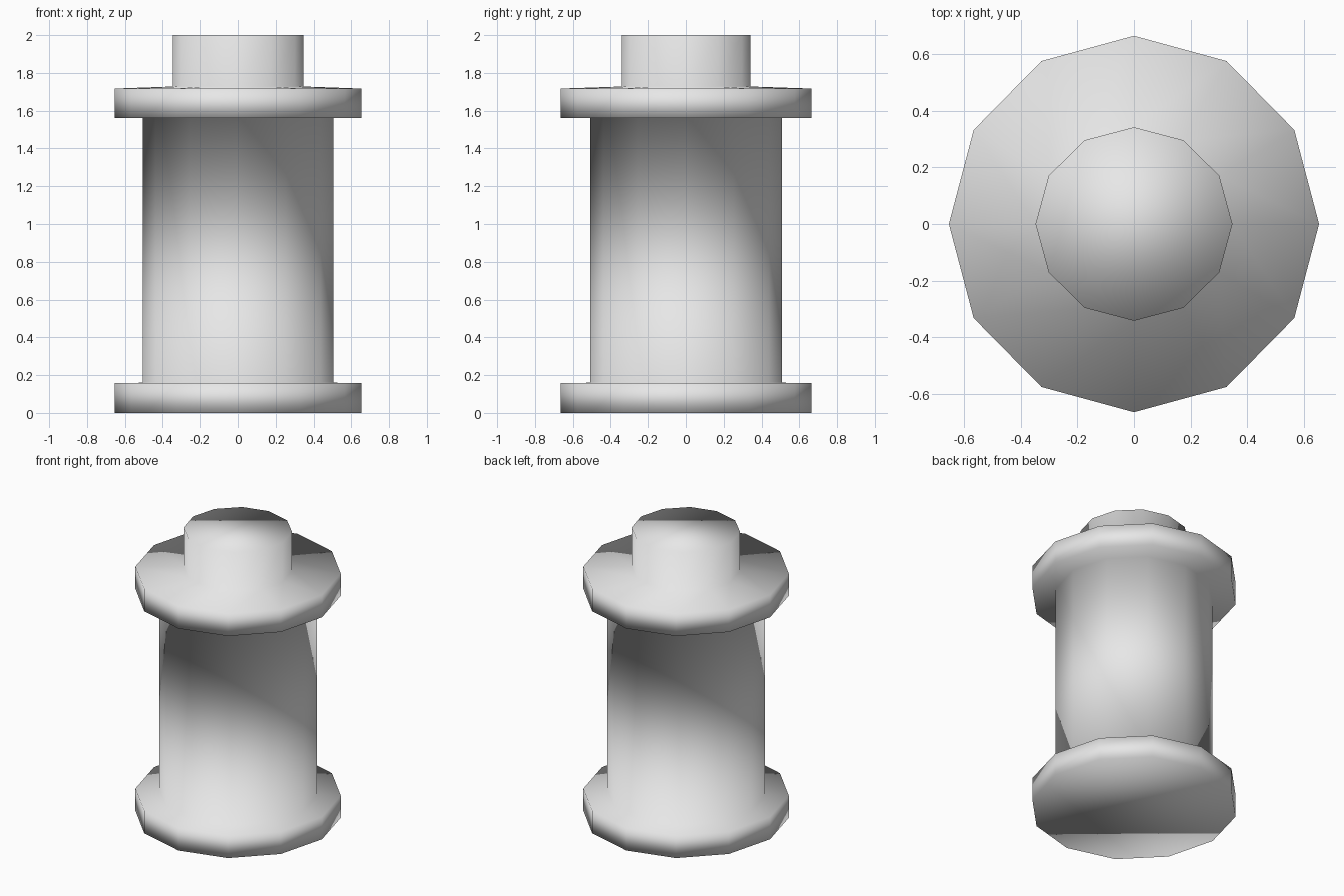
import bpy
import bmesh
from math import cos, sin, tau

cube = bpy.data.objects.get("Cube")
if cube:
    bpy.data.objects.remove(cube, do_unlink=True)

SIDES = 12

# Single plain material
grey = bpy.data.materials.new("light grey")
grey.use_nodes = True
colour = (0.8, 0.8, 0.8, 1)
grey.diffuse_color = colour
grey.node_tree.nodes["Principled BSDF"].inputs["Base Color"].default_value = colour

# Outline from base to neck: radius along x, radius along y, height
profile = [
    (0.654, 0.665, 0.0),    # lower flange
    (0.654, 0.665, 0.157),
    (0.506, 0.507, 0.16),   # barrel
    (0.506, 0.507, 1.56),
    (0.654, 0.665, 1.56),   # upper flange
    (0.654, 0.665, 1.717),
    (0.348, 0.342, 1.728),  # neck
    (0.348, 0.342, 2.0),
]


def lathe(name, outline):
    """Stack twelve-sided rings, bridge them and cap both ends."""
    bm = bmesh.new()
    rings = [[bm.verts.new((rx * cos(tau * i / SIDES), ry * sin(tau * i / SIDES), z))
              for i in range(SIDES)] for rx, ry, z in outline]
    for low, high in zip(rings, rings[1:]):
        for i in range(SIDES):
            j = (i + 1) % SIDES
            bm.faces.new((low[i], low[j], high[j], high[i]))
    bm.faces.new(rings[0][::-1])
    bm.faces.new(rings[-1])
    # Soft shading across every edge
    for face in bm.faces:
        face.smooth = True
    mesh = bpy.data.meshes.new(name)
    bm.to_mesh(mesh)
    bm.free()
    mesh.materials.append(grey)
    obj = bpy.data.objects.new(name, mesh)
    bpy.context.collection.objects.link(obj)
    return obj


lathe("flanged_barrel", profile)
